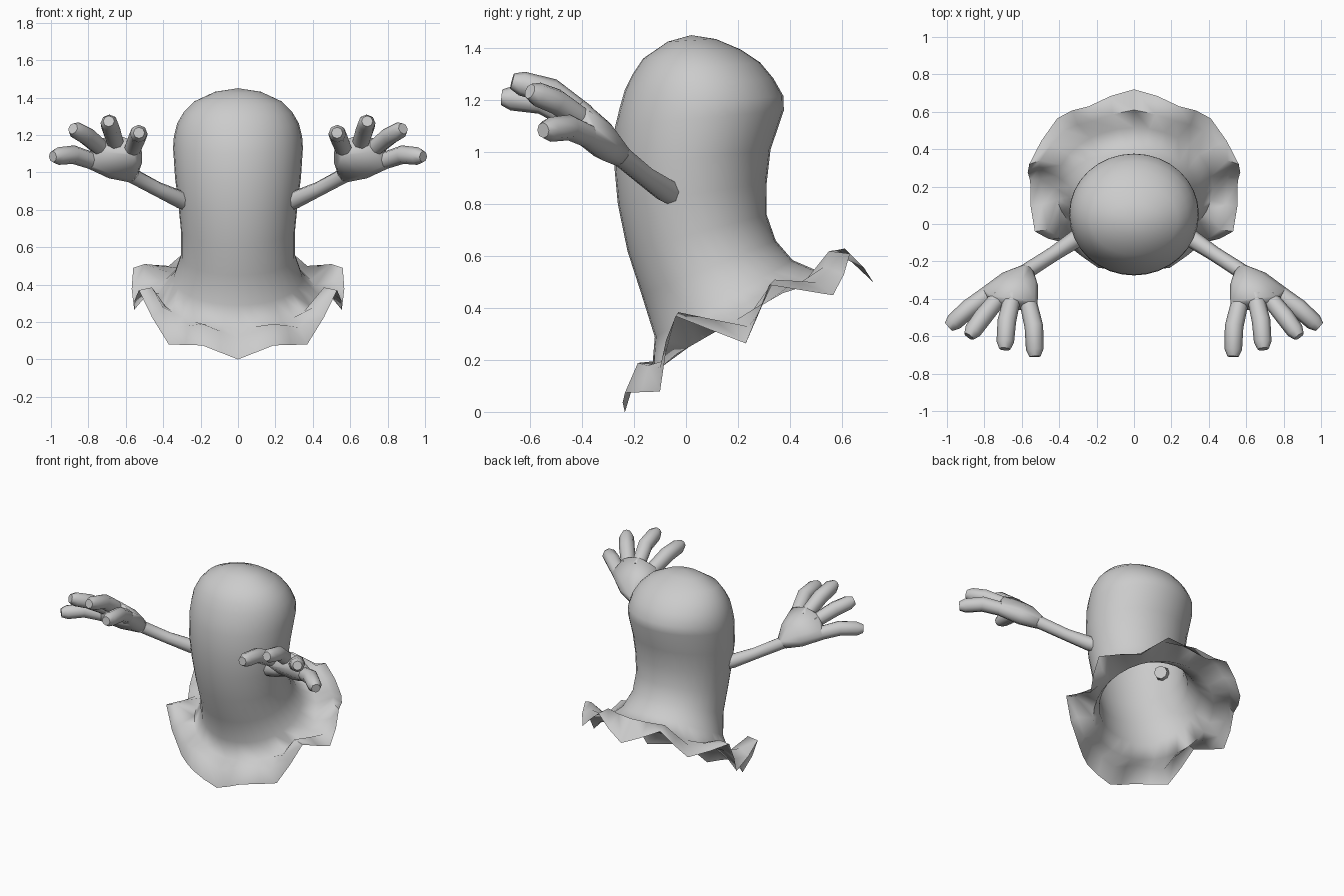
import bpy, bmesh
from math import sin, cos, pi, radians
from mathutils import Vector

cube = bpy.data.objects.get("Cube")
if cube:
    bpy.data.objects.remove(cube, do_unlink=True)

grey = bpy.data.materials.new("cloth grey")
grey.use_nodes = True
grey.diffuse_color = (0.6, 0.6, 0.6, 1)
grey.node_tree.nodes["Principled BSDF"].inputs["Base Color"].default_value = (0.6, 0.6, 0.6, 1)


def finish(bm, name, angle, mirror=False):
    bmesh.ops.recalc_face_normals(bm, faces=bm.faces)
    mesh = bpy.data.meshes.new(name)
    bm.to_mesh(mesh)
    bm.free()
    mesh.materials.append(grey)
    obj = bpy.data.objects.new(name, mesh)
    bpy.context.collection.objects.link(obj)
    bpy.ops.object.select_all(action='DESELECT')
    obj.select_set(True)
    bpy.context.view_layer.objects.active = obj
    bpy.ops.object.shade_smooth_by_angle(angle=radians(angle))
    if mirror:
        obj.modifiers.new("Mirror", 'MIRROR').use_mirror_merge = False


def bridge(bm, a, b):
    for i in range(len(a)):
        j = (i + 1) % len(a)
        bm.faces.new((a[i], a[j], b[j], b[i]))


# Sheet body: tilted oval rings from crown to flare
SEG = 32


def oval(front_y, front_z, back_y, back_z, width):
    pts = []
    for i in range(SEG):
        t = 2 * pi * i / SEG
        k = (1 - cos(t)) / 2
        pts.append(Vector((width * sin(t), front_y + (back_y - front_y) * k,
                           front_z + (back_z - front_z) * k)))
    return pts


def wavy(half):
    """Full closed ring from the left half, front to back, with rounded midpoints."""
    half = [Vector(p) for p in half]
    full = half + [Vector((-p.x, p.y, p.z)) for p in half[-2:0:-1]]
    n = len(full)
    ring = []
    for i, p in enumerate(full):
        near = p + full[(i + 1) % n]
        far = full[i - 1] + full[(i + 2) % n]
        mid = (near * 9 - far) / 16
        mid.z = near.z / 2
        ring += [p, mid]
    return ring


rings = [oval(*r) for r in (
    (-.07, 1.425, .115, 1.435, .125),
    (-.165, 1.36, .21, 1.395, .235),
    (-.205, 1.30, .285, 1.345, .29),
    (-.235, 1.24, .335, 1.285, .325),
    (-.255, 1.17, .375, 1.215, .343),
    (-.272, 1.10, .376, 1.16, .347),
    (-.275, .94, .325, 1.01, .337),
    (-.262, .80, .31, .88, .32),
    (-.225, .62, .31, .76, .305),
    (-.17, .45, .345, .66, .305),
    (-.12, .29, .41, .585, .345),
    (-.13, .17, .515, .54, .42))]

# Ruffle crest, then the zigzag hem
rings.append(wavy([(0, -.2, .115), (.19, -.185, .19), (.33, -.1, .17),
                   (.46, -.03, .385), (.5, .24, .33), (.5, .34, .51),
                   (.37, .5, .5), (.22, .55, .62), (0, .61, .63)]))
rings.append(wavy([(0, -.235, 0), (.19, -.235, .075), (.37, -.1, .08),
                   (.53, -.04, .37), (.555, .23, .265), (.56, .32, .49),
                   (.41, .565, .45), (.24, .63, .61), (0, .72, .5)]))

bm = bmesh.new()
loops = [[bm.verts.new(p) for p in ring] for ring in rings]
crown = bm.verts.new((0, .02, 1.45))
for i in range(SEG):
    bm.faces.new((crown, loops[0][i], loops[0][(i + 1) % SEG]))
for a, b in zip(loops, loops[1:]):
    bridge(bm, a, b)
finish(bm, "sheet_body", 80)


# Arms and hands, modelled on the left and mirrored
def ring_points(center, direction, radius, sides=8):
    turn = direction.to_track_quat('Z', 'Y')
    return [center + turn @ Vector((radius * cos(2 * pi * i / sides),
                                    radius * sin(2 * pi * i / sides), 0))
            for i in range(sides)]


def tube(name, path, radii):
    path = [Vector(p) for p in path]
    bm = bmesh.new()
    loops = []
    for i, p in enumerate(path):
        d = path[min(i + 1, len(path) - 1)] - path[max(i - 1, 0)]
        loops.append([bm.verts.new(q) for q in ring_points(p, d, radii[i])])
    for a, b in zip(loops, loops[1:]):
        bridge(bm, a, b)
    bm.faces.new(loops[0])
    bm.faces.new(loops[-1])
    finish(bm, name, 60, mirror=True)


wrist = Vector((.57, -.25, .985))
tube("arms", [(.25, -.035, .83), (.31, -.08, .855), (.43, -.16, .91), wrist, (.62, -.3, 1.03)],
     [.042, .048, .04, .042, .05])

# Each finger: knuckle, middle joint, tip
fingers = {
    "outer_fingers": ((.76, -.36, 1.055), (.88, -.45, 1.095), (.98, -.54, 1.085)),
    "second_fingers": ((.72, -.39, 1.12), (.81, -.5, 1.195), (.875, -.59, 1.23)),
    "third_fingers": ((.65, -.39, 1.14), (.68, -.52, 1.235), (.69, -.655, 1.27)),
    "inner_fingers": ((.57, -.4, 1.11), (.535, -.55, 1.195), (.53, -.695, 1.21)),
}
palm = bmesh.new()
cloud = ring_points(wrist, Vector((.4, -.5, .4)), .044)
for name, joints in fingers.items():
    knuckle, joint, tip = map(Vector, joints)
    end = (tip - joint).normalized()
    tube(name, [knuckle, joint, tip - end * .025, tip + end * .014], [.046, .05, .047, .03])
    cloud += ring_points(knuckle.lerp(joint, .25), joint - knuckle, .047)
    cloud += ring_points(wrist.lerp(knuckle, .55), knuckle - wrist, .058)

# Palms wrap the wrist and the knuckles
bmesh.ops.convex_hull(palm, input=[palm.verts.new(p) for p in cloud])
bmesh.ops.delete(palm, geom=[v for v in palm.verts if not v.link_faces], context='VERTS')
finish(palm, "palms", 60, mirror=True)
